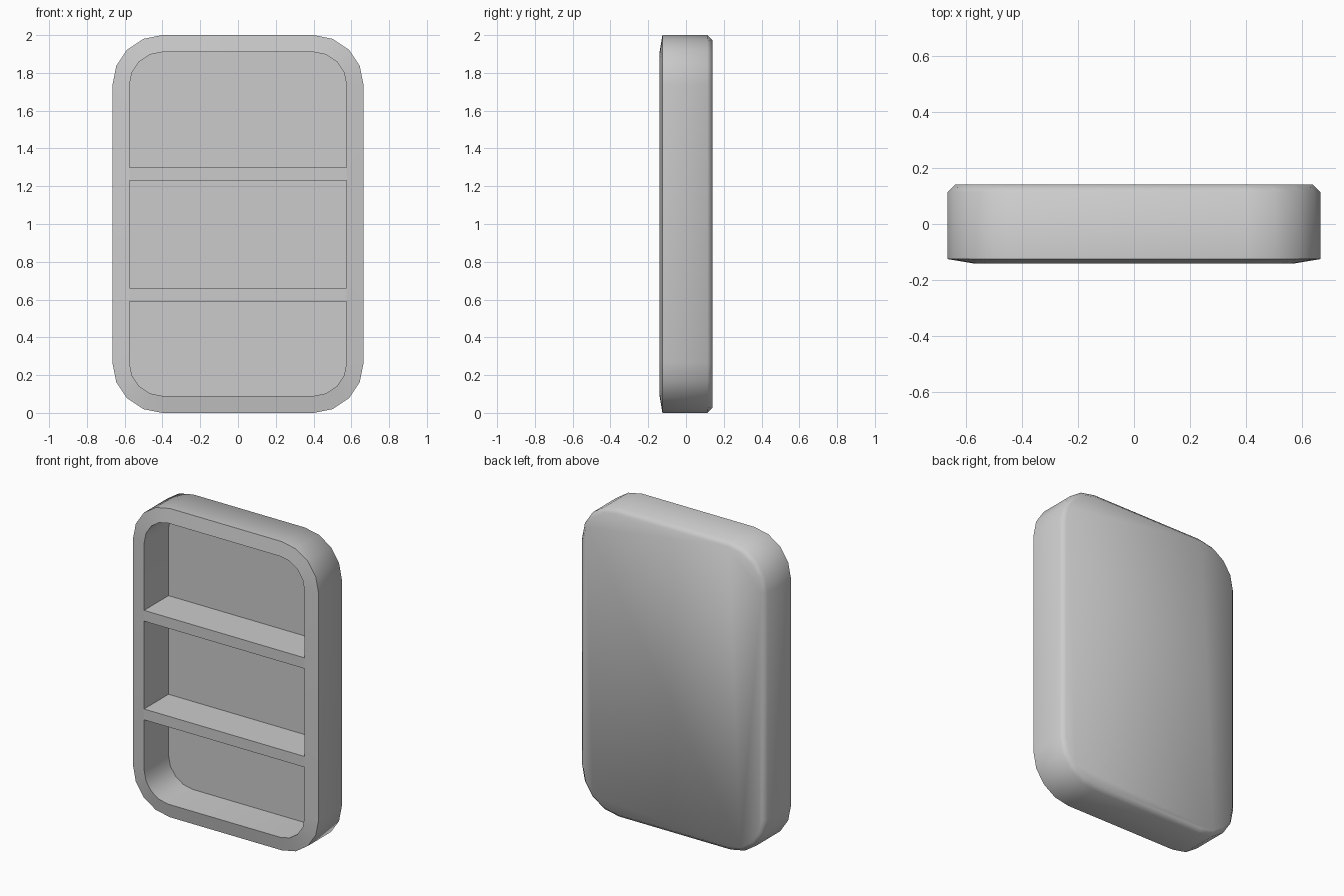
import bpy, bmesh, math

cube = bpy.data.objects.get("Cube")
if cube:
    bpy.data.objects.remove(cube)

# Single grey colour
grey = bpy.data.materials.new("plain grey")
grey.use_nodes = True
colour = (0.6, 0.6, 0.6, 1)
grey.diffuse_color = colour
grey.node_tree.nodes["Principled BSDF"].inputs["Base Color"].default_value = colour

HALF_W, RADIUS, STEPS = 0.665, 0.265, 4
FRONT, RIM, FLOOR, BEVEL, BACK = -0.14, -0.125, 0.11, 0.113, 0.14
INSET = 0.09


def add_object(name, bm):
    bmesh.ops.recalc_face_normals(bm, faces=bm.faces)
    mesh = bpy.data.meshes.new(name)
    bm.to_mesh(mesh)
    bm.free()
    mesh.materials.append(grey)
    obj = bpy.data.objects.new(name, mesh)
    bpy.context.collection.objects.link(obj)
    return obj


def ring(bm, inset, y):
    """Rounded rectangle, offset inward from the outer outline."""
    verts = []
    cx, cz, r = HALF_W - RADIUS, 1 - RADIUS, RADIUS - inset
    for corner, (sx, sz) in enumerate([(1, 1), (-1, 1), (-1, -1), (1, -1)]):
        for i in range(STEPS + 1):
            a = math.pi / 2 * (corner + i / STEPS)
            verts.append(bm.verts.new((sx * cx + r * math.cos(a), y,
                                       1 + sz * cz + r * math.sin(a))))
    return verts


# Case: recess floor, inner wall, sloped rim, outer wall, back bevel, back
bm = bmesh.new()
rings = [ring(bm, inset, y) for inset, y in
         [(INSET, FLOOR), (INSET, FRONT), (0, RIM), (0, BEVEL), (0.027, BACK)]]
for a, b in zip(rings, rings[1:]):
    for i in range(len(a)):
        j = (i + 1) % len(a)
        bm.faces.new((a[i], a[j], b[j], b[i]))
bm.faces.new(rings[0])
bm.faces.new(rings[-1])
case = add_object("case", bm)

bpy.ops.object.select_all(action="DESELECT")
case.select_set(True)
bpy.context.view_layer.objects.active = case
bpy.ops.object.shade_smooth_by_angle(angle=math.radians(50))

# Two shelves dividing the recess
for name, z in (("lower_shelf", 0.625), ("upper_shelf", 1.264)):
    bm = bmesh.new()
    bmesh.ops.create_cube(bm, size=1)
    bmesh.ops.scale(bm, verts=bm.verts,
                    vec=(2 * (HALF_W - INSET), FLOOR - FRONT, 0.07))
    bmesh.ops.translate(bm, verts=bm.verts, vec=(0, (FLOOR + FRONT) / 2, z))
    add_object(name, bm)
